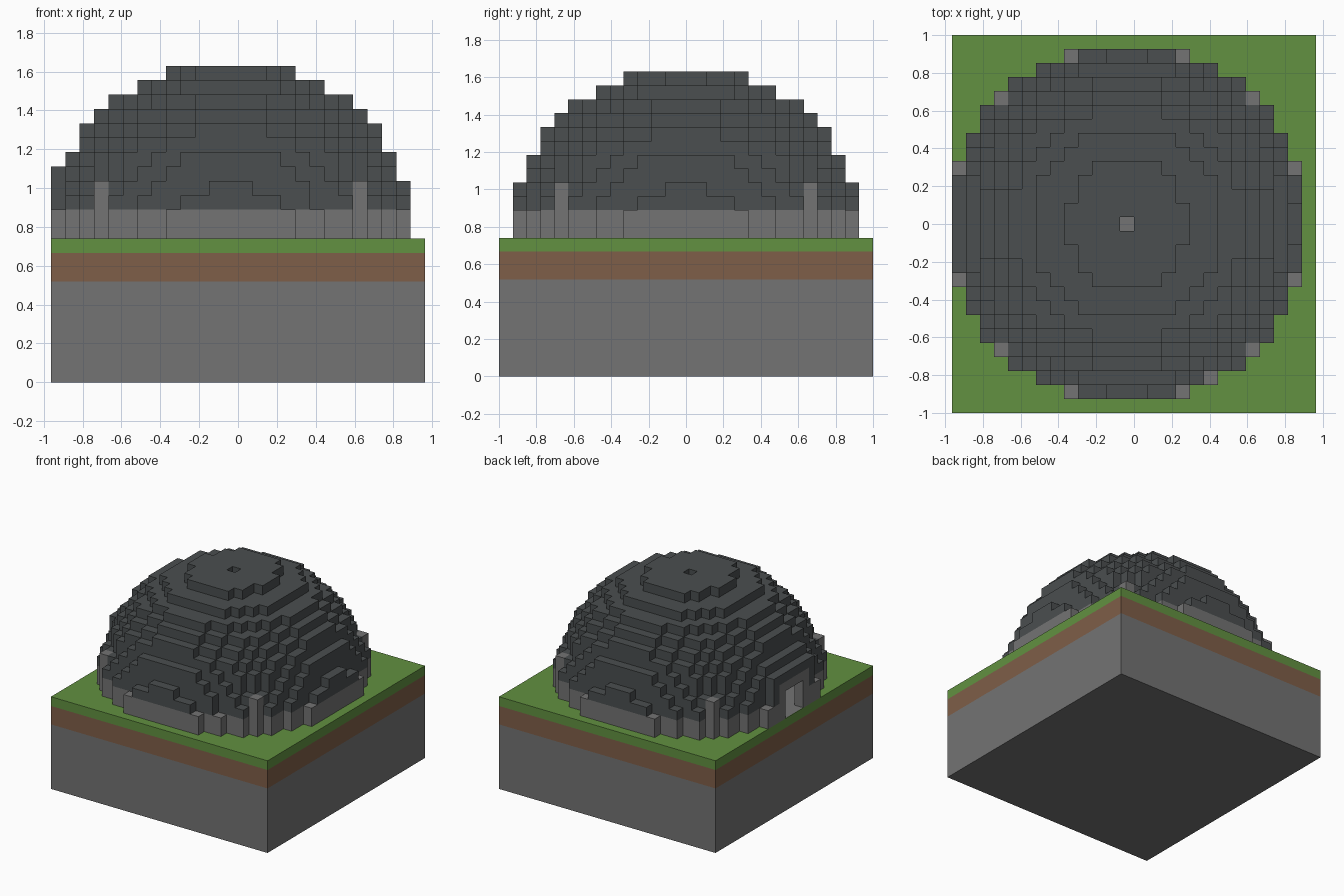
import bpy, bmesh
from mathutils import Vector

cube = bpy.data.objects.get("Cube")
if cube:
    bpy.data.objects.remove(cube, do_unlink=True)

U = 2 / 27            # edge of one block
GROUND = 10           # blocks below the dome
CENTRE_X = -U / 2     # the dome sits half a block off centre


def material(name, rgb):
    m = bpy.data.materials.new(name)
    m.use_nodes = True
    m.diffuse_color = (*rgb, 1)
    m.node_tree.nodes["Principled BSDF"].inputs["Base Color"].default_value = (*rgb, 1)
    return m


STONE = material("grey stone", (0.172, 0.172, 0.172))
DIRT = material("brown dirt", (0.212, 0.112, 0.065))
GRASS = material("green grass", (0.122, 0.282, 0.052))
SLATE = material("dark slate", (0.069, 0.077, 0.079))


def finish(name, bm, mat):
    mesh = bpy.data.meshes.new(name)
    bm.to_mesh(mesh)
    bm.free()
    mesh.materials.append(mat)
    obj = bpy.data.objects.new(name, mesh)
    bpy.context.collection.objects.link(obj)


def slab(name, bottom, top, mat):
    bm = bmesh.new()
    bmesh.ops.create_cube(bm, size=1)
    for v in bm.verts:
        v.co.x *= 26 * U
        v.co.y *= 27 * U
        v.co.z = (top if v.co.z > 0 else bottom) * U
    finish(name, bm, mat)


# Layered ground
slab("stone_bedrock", 0, 7, STONE)
slab("dirt_layer", 7, 9, DIRT)
slab("grass_layer", 9, GROUND, GRASS)

# Solid ball of blocks above the ground
SKIP = {(12, 2, 4), (2, 12, 4), (4, 2, 12)}
SPAN = range(-12, 13)
solid = set()
for i in SPAN:
    for j in SPAN:
        for k in range(12):
            inside = i * i + j * j + (k + 1) ** 2 < 169
            shoulder = k == 2 and {abs(i), abs(j)} == {8, 10}
            if (inside or shoulder) and (abs(i), abs(j), k + 1) not in SKIP:
                solid.add((i, j, k))
solid.discard((6, -11, 2))

STEPS = [Vector(s) for s in ((1, 0, 0), (-1, 0, 0), (0, 1, 0),
                             (0, -1, 0), (0, 0, 1), (0, 0, -1))]


def neighbour(cell, step):
    return tuple(int(c + s) for c, s in zip(cell, step))


# Hollow it out to a shell one block thick
hollow = {c for c in solid
          if all(n in solid or n[2] < 0 for n in (neighbour(c, s) for s in STEPS))}
shell = {c: SLATE if c[2] >= 2 else STONE for c in solid - hollow}

# Corner pillars
for i in (-9, 9):
    for j in (-9, 9):
        for k in range(4):
            shell[i, j, k] = STONE

# Doorway wall with its lintel, then the opening and the roof hole
for j in range(-3, 4):
    for k in range(5):
        framed = k < 2 or (k < 4 and abs(j) <= 2)
        shell[-12, j, k] = STONE if framed else SLATE
opening = {(i, j, k) for i in (-12, -11, -10) for j in (-1, 0, 1) for k in range(3)}
for c in opening | {(0, 0, 11), (0, 0, 10)}:
    shell.pop(c, None)


def blocks(name, mat):
    """Join all blocks of one material, keeping only exposed faces."""
    bm = bmesh.new()
    for cell, m in shell.items():
        if m is not mat:
            continue
        centre = Vector((cell[0] * U + CENTRE_X, cell[1] * U, (cell[2] + GROUND + 0.5) * U))
        for s in STEPS:
            n = neighbour(cell, s)
            if n in shell or n[2] < 0:
                continue
            a = Vector((s.y, s.z, s.x))
            b = s.cross(a)
            corners = (-a - b, a - b, a + b, b - a)
            bm.faces.new([bm.verts.new(centre + (s + q) * U / 2) for q in corners])
    bmesh.ops.remove_doubles(bm, verts=bm.verts[:], dist=U / 100)
    finish(name, bm, mat)


blocks("stone_wall", STONE)
blocks("slate_dome", SLATE)

# Stone floor inside the dome and under the doorway
bm = bmesh.new()
z = GROUND * U + 0.003
for i, j in sorted({c[:2] for c in hollow | opening if c[2] == 0}):
    x, y = i * U + CENTRE_X, j * U
    bm.faces.new([bm.verts.new((x + p * U / 2, y + q * U / 2, z))
                  for p, q in ((-1, -1), (1, -1), (1, 1), (-1, 1))])
bmesh.ops.remove_doubles(bm, verts=bm.verts[:], dist=U / 100)
finish("stone_floor", bm, STONE)
